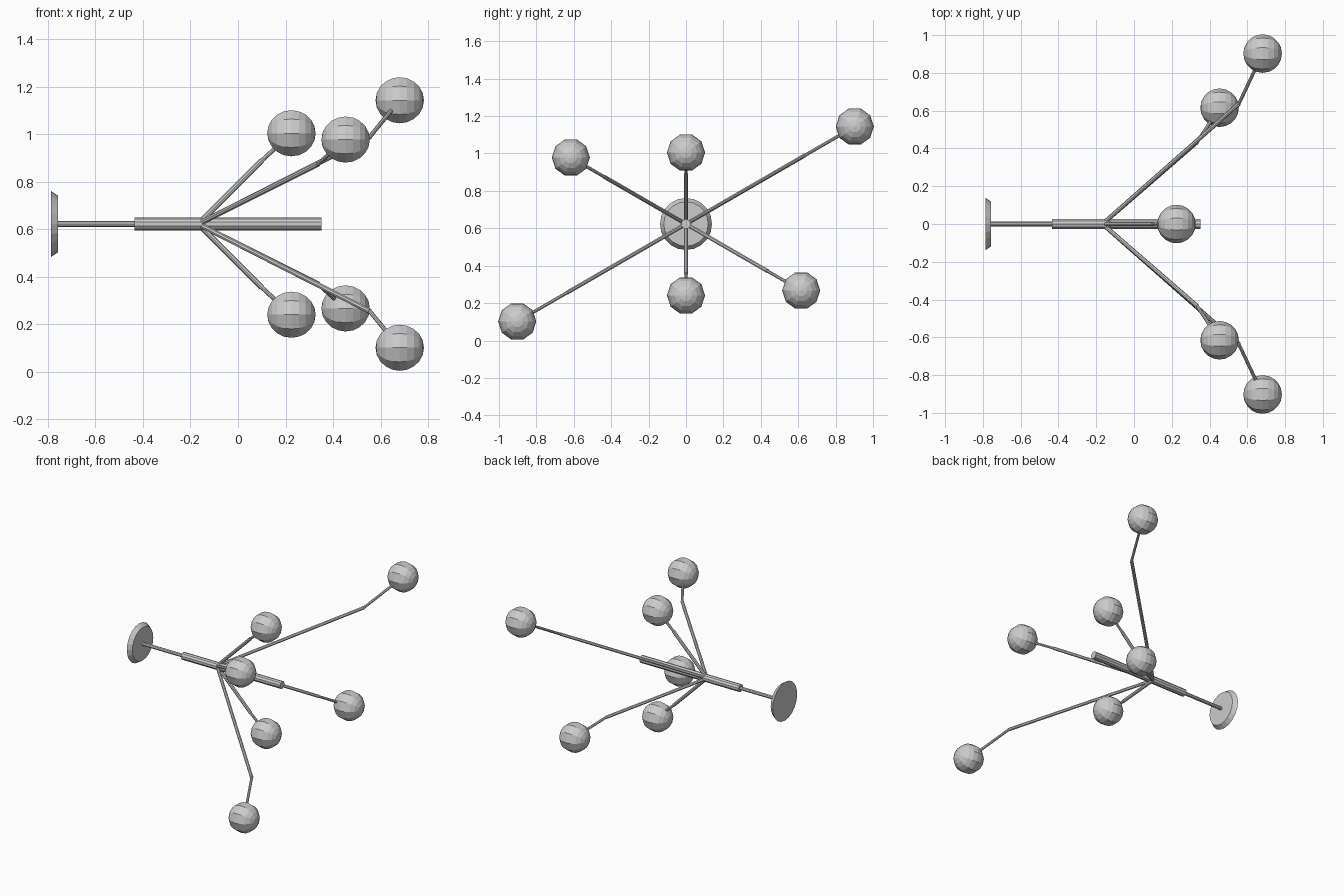
import bpy, math
from mathutils import Vector, Matrix

if "Cube" in bpy.data.objects:
    bpy.data.objects.remove(bpy.data.objects["Cube"])

AXIS_Z = 0.623                 # height of the central axis
HUB_X = -0.167                 # where all arms meet
BALL_R = 0.102

grey = bpy.data.materials.new("light_grey")
grey.diffuse_color = (0.6, 0.6, 0.6, 1)
grey.use_nodes = True
grey.node_tree.nodes["Principled BSDF"].inputs["Base Color"].default_value = grey.diffuse_color


def finish(name):
    ob = bpy.context.object
    ob.name = name
    ob.data.materials.append(grey)
    return ob


def rod(name, a, b, r1, r2=None, sides=8):
    """Straight (or tapered) cylinder from point a to point b."""
    a, b = Vector(a), Vector(b)
    d = b - a
    bpy.ops.mesh.primitive_cone_add(vertices=sides, radius1=r1,
                                    radius2=r1 if r2 is None else r2,
                                    depth=d.length, location=(a + b) / 2)
    ob = finish(name)
    ob.rotation_euler = d.to_track_quat('Z', 'Y').to_euler()
    return ob


def radial(x, r, ang):
    """Point at distance r from the axis, at angle ang in the YZ plane."""
    return Vector((x, r * math.cos(ang), AXIS_Z + r * math.sin(ang)))


# Central body: base disc, thin stem, thicker tube
rod("base_disc", (-0.787, 0, AXIS_Z), (-0.757, 0, AXIS_Z), 0.139, 0.119, 20)
rod("stem", (-0.77, 0, AXIS_Z), (-0.42, 0, AXIS_Z), 0.0125)
rod("centre_tube", (-0.435, 0, AXIS_Z), (0.352, 0, AXIS_Z), 0.0265, sides=10)

# Three opposed pairs of arms: (name, angle, knee x, knee r, ball x, ball r)
arms = [("short", 90, 0.10, 0.267, 0.225, 0.382),
        ("medium", 150, 0.335, 0.502, 0.453, 0.711),
        ("long", 30, 0.555, 0.735, 0.681, 1.042)]

for name, deg, kx, kr, bx, br in arms:
    for side, turn in (("upper", 0), ("lower", 180)):
        ang = math.radians(deg + turn)
        knee, tip = radial(kx, kr, ang), radial(bx, br, ang)
        tag = f"{name}_{side}"
        rod(tag + "_arm", (HUB_X, 0, AXIS_Z), knee, 0.0115)
        rod(tag + "_forearm", knee - (tip - knee).normalized() * 0.004, tip, 0.009)
        # Faceted ball with its poles along x and a vertex pointing up
        bpy.ops.mesh.primitive_uv_sphere_add(segments=10, ring_count=10,
                                             radius=BALL_R, location=tip)
        ball = finish(tag + "_ball")
        ball.data.transform(Matrix.Rotation(math.radians(90), 4, 'Y'))
